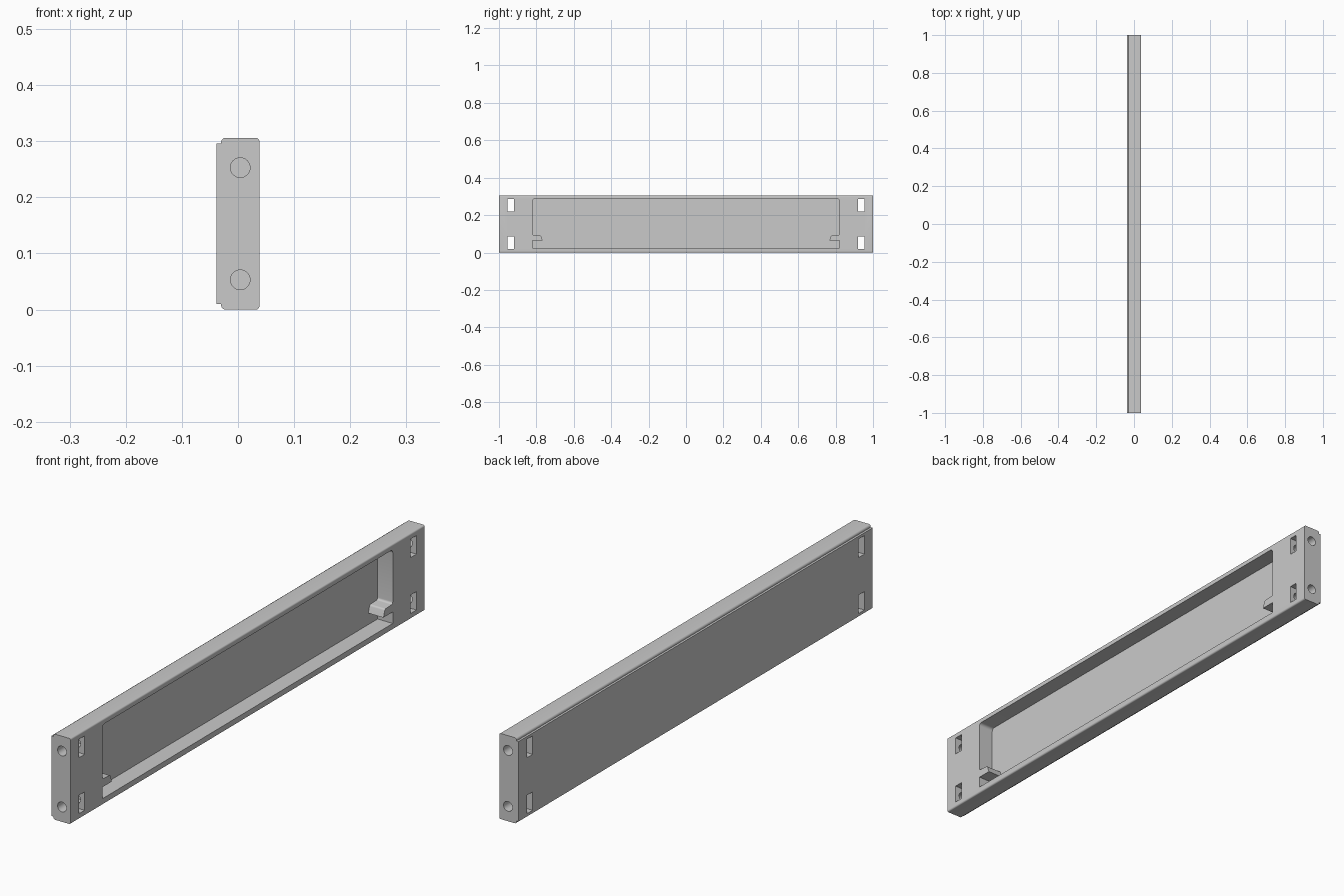
import bpy
import bmesh
import math
from mathutils import Vector

cube = bpy.data.objects.get("Cube")
if cube:
    bpy.data.objects.remove(cube, do_unlink=True)

grey = bpy.data.materials.new("light grey")
grey.use_nodes = True
colour = (0.59, 0.59, 0.59, 1)
grey.diffuse_color = colour
grey.node_tree.nodes["Principled BSDF"].inputs["Base Color"].default_value = colour


def rounded(corners, steps=6):
    """Turn (u, v, radius) corners into an outline with arcs."""
    out = []
    for i, (u, v, r) in enumerate(corners):
        p = Vector((u, v))
        if r == 0:
            out.append(p)
            continue
        a = (Vector(corners[i - 1][:2]) - p).normalized()
        b = (Vector(corners[(i + 1) % len(corners)][:2]) - p).normalized()
        half = a.angle(b) / 2
        centre = p + (a + b).normalized() * r / math.sin(half)
        start = (p + a * r / math.tan(half) - centre).normalized()
        end = (p + b * r / math.tan(half) - centre).normalized()
        out += [centre + r * start.slerp(end, k / steps) for k in range(steps + 1)]
    return out


def prism(name, outline, axis, lo, hi):
    """Extrude an outline along x (outline in y, z) or y (outline in x, z)."""
    bm = bmesh.new()

    def place(u, v, w):
        return (w, u, v) if axis == "x" else (u, w, v)

    face = bm.faces.new([bm.verts.new(place(u, v, lo)) for u, v in outline])
    ext = bmesh.ops.extrude_face_region(bm, geom=[face])
    verts = [g for g in ext["geom"] if isinstance(g, bmesh.types.BMVert)]
    bmesh.ops.translate(bm, verts=verts, vec=place(0, 0, hi - lo))
    # The starting face stays behind as the near cap
    bmesh.ops.recalc_face_normals(bm, faces=bm.faces)
    mesh = bpy.data.meshes.new(name)
    bm.to_mesh(mesh)
    bm.free()
    obj = bpy.data.objects.new(name, mesh)
    bpy.context.collection.objects.link(obj)
    return obj


def cut(target, cutter):
    """Subtract the cutter and throw it away."""
    cutter.hide_render = True
    bpy.context.view_layer.objects.active = target
    mod = target.modifiers.new("cut", "BOOLEAN")
    mod.operation = "DIFFERENCE"
    mod.solver = "EXACT"
    mod.object = cutter
    bpy.ops.object.modifier_apply(modifier=mod.name)
    bpy.data.objects.remove(cutter, do_unlink=True)


# Panel: rounded bar with a slightly lower flat plate on the -x side
HEIGHT, MID = 0.306, 0.153
lower = [(-0.038, 0.01, 0), (-0.03, 0.01, 0), (-0.03, 0, 0.0075), (0.038, 0, 0.006)]
upper = [(x, HEIGHT - z, r) for x, z, r in reversed(lower)]
panel = prism("panel", rounded(lower + upper), "y", -1, 1)
panel.data.materials.append(grey)

# Pocket with a hooked ledge at each end
side = [(0.82, 0.023, 0), (0.82, 0.064, 0), (0.767, 0.064, 0),
        (0.776, 0.091, 0.008), (0.82, 0.093, 0.008), (0.82, 0.287, 0.012)]
other = [(-y, z, r) for y, z, r in reversed(side)]
cut(panel, prism("pocket_cutter", rounded(side + other), "x", -0.022, 0.1))

# Through slots and the round bolt holes that cross them
for s in (-1, 1):
    for z in (MID - 0.1, MID + 0.1):
        slot = [(s * 0.937 + a * 0.0165, z + b * 0.033)
                for a, b in ((-1, -1), (1, -1), (1, 1), (-1, 1))]
        cut(panel, prism("slot_cutter", slot, "x", -0.1, 0.1))
        ring = [(0.004 + 0.0175 * math.cos(t), z + 0.0175 * math.sin(t))
                for t in (math.tau * k / 32 for k in range(32))]
        cut(panel, prism("hole_cutter", ring, "y", s * 0.89, s * 1.1))

# Smooth the fillets and holes, keep the other edges crisp
bpy.ops.object.select_all(action="DESELECT")
panel.select_set(True)
bpy.context.view_layer.objects.active = panel
bpy.ops.object.shade_smooth_by_angle(angle=math.radians(30))
